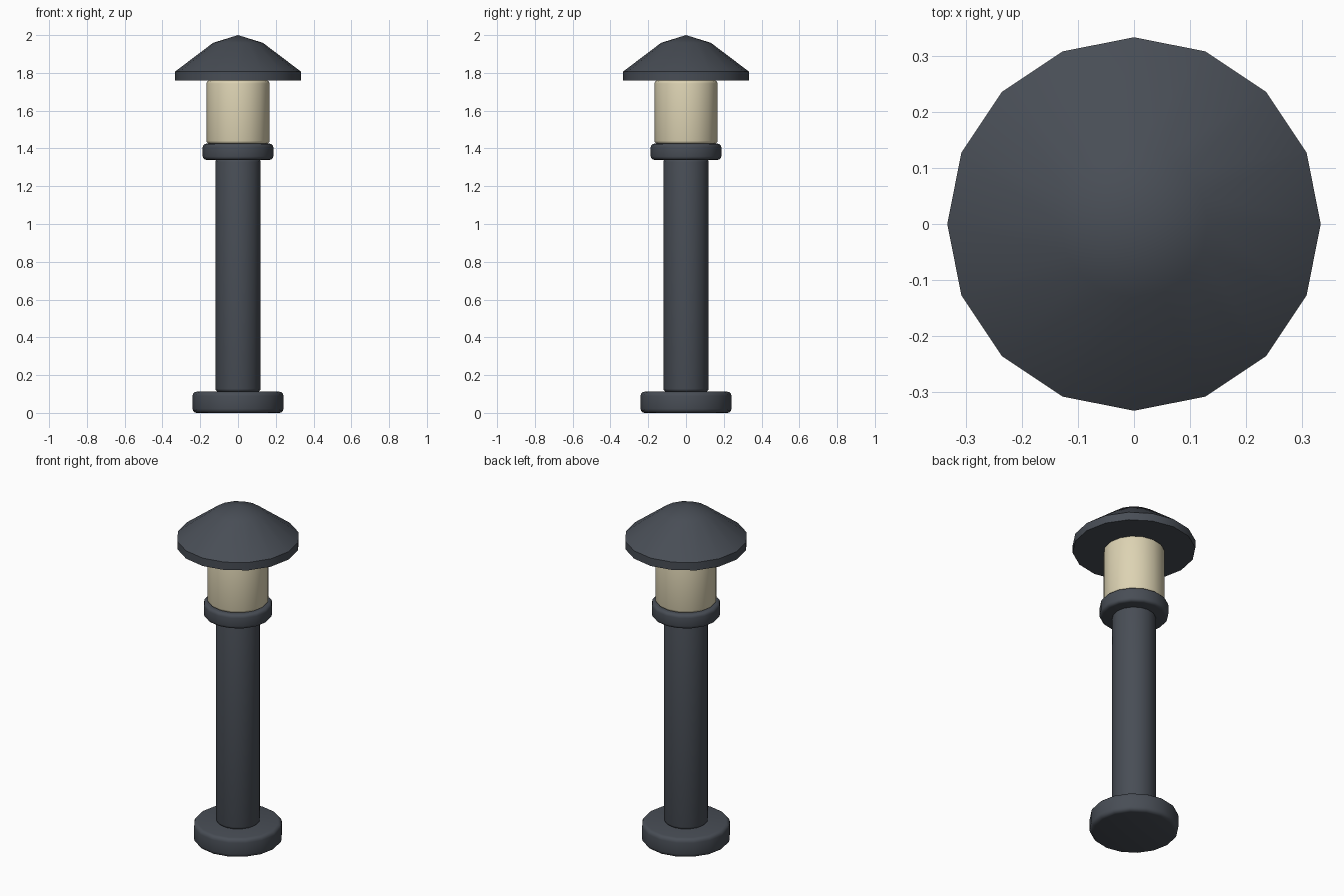
import bpy, bmesh, math

if "Cube" in bpy.data.objects:
    bpy.data.objects.remove(bpy.data.objects["Cube"])

SIDES = 16

def material(name, rgb):
    m = bpy.data.materials.new(name)
    m.diffuse_color = (*rgb, 1)
    m.use_nodes = True
    m.node_tree.nodes["Principled BSDF"].inputs["Base Color"].default_value = m.diffuse_color
    return m

dark = material("charcoal metal", (0.065, 0.075, 0.092))
cream = material("cream glass", (0.72, 0.65, 0.45))

def lathe(name, profile, mat, angle=40):
    """Spin (radius, z) points, listed bottom to top, about the z axis."""
    bm = bmesh.new()
    rings = []
    for r, z in profile:
        if r == 0:
            rings.append([bm.verts.new((0, 0, z))])
        else:
            rings.append([bm.verts.new((r * math.cos(2 * math.pi * i / SIDES),
                                        r * math.sin(2 * math.pi * i / SIDES), z))
                          for i in range(SIDES)])
    for a, b in zip(rings, rings[1:]):
        for i in range(SIDES):
            j = (i + 1) % SIDES
            if len(b) == 1:
                bm.faces.new((a[i], a[j], b[0]))
            else:
                bm.faces.new((a[i], a[j], b[j], b[i]))
    bm.faces.new(rings[0][::-1])
    if len(rings[-1]) > 1:
        bm.faces.new(rings[-1])
    bmesh.ops.recalc_face_normals(bm, faces=bm.faces[:])
    mesh = bpy.data.meshes.new(name)
    bm.to_mesh(mesh)
    bm.free()
    mesh.materials.append(mat)
    obj = bpy.data.objects.new(name, mesh)
    bpy.context.collection.objects.link(obj)
    bpy.ops.object.select_all(action='DESELECT')
    obj.select_set(True)
    bpy.context.view_layer.objects.active = obj
    bpy.ops.object.shade_smooth_by_angle(angle=math.radians(angle))
    return obj

def drum(name, r, z0, z1, bevel, mat):
    """Cylinder with rounded rims."""
    arc = [math.radians(a) for a in (0, 30, 60, 90)]
    low = [(r - bevel + bevel * math.sin(a), z0 + bevel - bevel * math.cos(a)) for a in arc]
    high = [(x, z0 + z1 - z) for x, z in reversed(low)]
    return lathe(name, low + high, mat)

drum("base_plate", 0.241, 0.0, 0.112, 0.022, dark)
drum("post", 0.12, 0.112, 1.345, 0.016, dark)
drum("collar", 0.187, 1.34, 1.425, 0.018, dark)
drum("lamp_glass", 0.167, 1.425, 1.76, 0.016, cream)

# Roof: short vertical rim, sloped cone, flatter cap
lathe("roof", [(0.333, 1.76), (0.333, 1.807), (0.132, 1.959), (0, 2.0)], dark)
